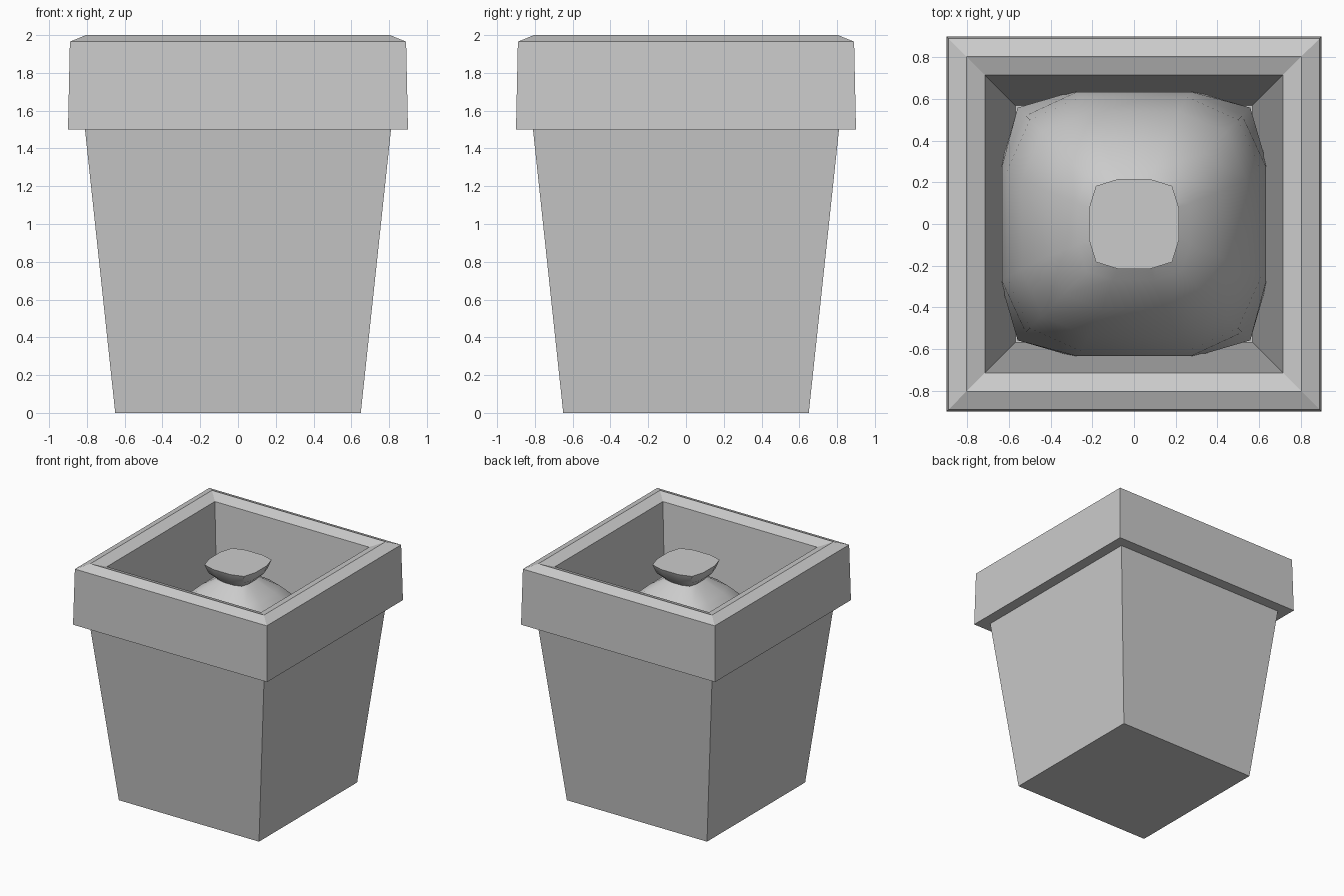
import bpy, math

if "Cube" in bpy.data.objects:
    bpy.data.objects.remove(bpy.data.objects["Cube"])


def loft(name, rings, smooth=None):
    """Skin a stack of equal-sized rings and cap both ends."""
    n = len(rings[0])
    verts = [v for ring in rings for v in ring]
    faces = []
    for r in range(len(rings) - 1):
        for i in range(n):
            j = (i + 1) % n
            faces.append((r * n + i, r * n + j, (r + 1) * n + j, (r + 1) * n + i))
    faces.append(tuple(reversed(range(n))))
    faces.append(tuple(range(len(verts) - n, len(verts))))
    mesh = bpy.data.meshes.new(name)
    mesh.from_pydata(verts, [], faces)
    obj = bpy.data.objects.new(name, mesh)
    bpy.context.collection.objects.link(obj)
    if smooth:
        bpy.ops.object.select_all(action='DESELECT')
        obj.select_set(True)
        bpy.context.view_layer.objects.active = obj
        bpy.ops.object.shade_smooth_by_angle(angle=math.radians(smooth))
    return obj


def square(r, z):
    return [(-r, -r, z), (r, -r, z), (r, r, z), (-r, r, z)]


def rounded_square(r, z, side, corner):
    """Twelve-sided rounded square: two points per side, one per corner."""
    quarter = [(r, -r * side), (r, r * side), (r * corner, r * corner)]
    ring = []
    for k in range(4):
        c, s = ((1, 0), (0, 1), (-1, 0), (0, -1))[k]
        ring += [(x * c - y * s, x * s + y * c, z) for x, y in quarter]
    return ring


# Tapered square pot: outer wall, overhanging bevelled rim, hollow inside
pot_profile = [(0.65, 0), (0.81, 1.5), (0.90, 1.5), (0.89, 1.965), (0.805, 2.0),
               (0.715, 1.965), (0.57, 0.08)]
loft("pot", [square(r, z) for r, z in pot_profile])

# Rounded mound filling the pot, pinched to a neck under a flat flared knob
mound_profile = [
    (0.57, 0.08, 0.60, 0.90), (0.62, 0.50, 0.52, 0.90), (0.635, 0.75, 0.47, 0.88),
    (0.635, 0.95, 0.43, 0.82), (0.61, 1.14, 0.42, 0.82), (0.54, 1.36, 0.40, 0.82),
    (0.41, 1.57, 0.38, 0.82), (0.27, 1.70, 0.37, 0.84), (0.13, 1.79, 0.37, 0.85),
    (0.19, 1.85, 0.37, 0.85), (0.215, 1.92, 0.37, 0.85)]
loft("mound_with_knob", [rounded_square(*p) for p in mound_profile], smooth=50)
